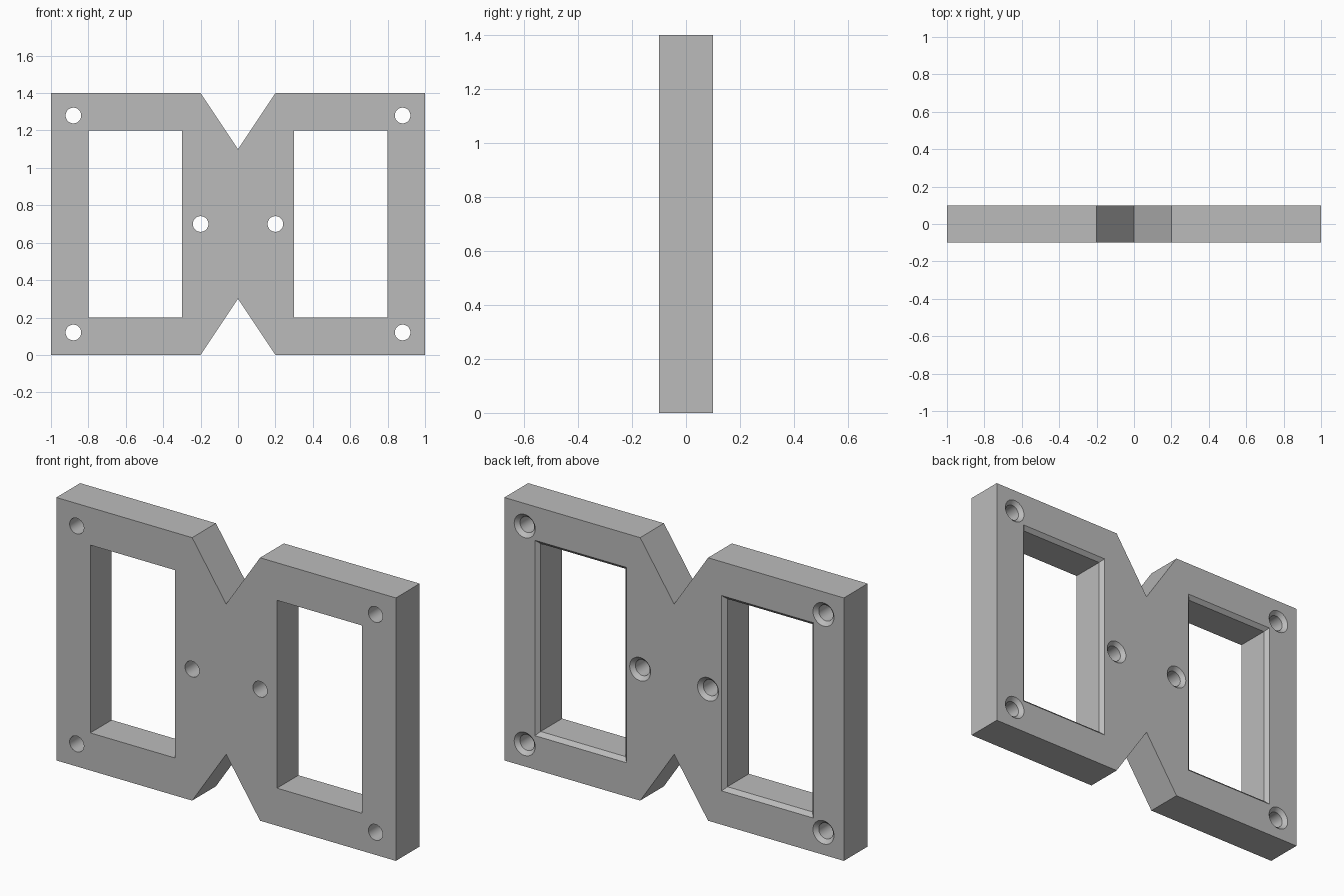
import bpy, bmesh
from math import cos, sin, tau

cube = bpy.data.objects.get("Cube")
if cube:
    bpy.data.objects.remove(cube, do_unlink=True)

grey = bpy.data.materials.new("plain grey")
grey.use_nodes = True
colour = (0.5, 0.5, 0.5, 1)
grey.diffuse_color = colour
grey.node_tree.nodes["Principled BSDF"].inputs["Base Color"].default_value = colour


def loft(bm, sections):
    """Closed solid through matching rings, each given as (y, [(x, z), ...])."""
    rings = [[bm.verts.new((x, y, z)) for x, z in pts] for y, pts in sections]
    n = len(rings[0])
    for a, b in zip(rings, rings[1:]):
        for i in range(n):
            j = (i + 1) % n
            bm.faces.new((a[i], a[j], b[j], b[i]))
    bm.faces.new(rings[0])
    bm.faces.new(rings[-1])


def finish(bm, name):
    bmesh.ops.recalc_face_normals(bm, faces=bm.faces)
    mesh = bpy.data.meshes.new(name)
    bm.to_mesh(mesh)
    bm.free()
    mesh.materials.append(grey)
    obj = bpy.data.objects.new(name, mesh)
    bpy.context.collection.objects.link(obj)
    return obj


def rectangle(cx, cz, hx, hz):
    return [(cx - hx, cz - hz), (cx + hx, cz - hz), (cx + hx, cz + hz), (cx - hx, cz + hz)]


def circle(cx, cz, r, n=32):
    return [(cx + r * cos(tau * i / n), cz + r * sin(tau * i / n)) for i in range(n)]


# Plate outline with a V notch in the top and bottom edges
T, H = 0.1, 1.4
outline = [(-1, 0), (-0.2, 0), (0, 0.3), (0.2, 0), (1, 0),
           (1, H), (0.2, H), (0, 1.1), (-0.2, H), (-1, H)]
bm = bmesh.new()
loft(bm, [(-T, outline), (T, outline)])
plate = finish(bm, "mounting_plate")

# Openings widen by a chamfer at the back face
C = 0.02
steps = [(-2 * T, 0), (T - C, 0), (T + C, 2 * C)]
bm = bmesh.new()
for side in (-1, 1):
    # Windows
    loft(bm, [(y, rectangle(side * 0.55, H / 2, 0.25 + g, 0.5 + g)) for y, g in steps])
    # Countersunk screw holes
    for x, z in ((0.88, 0.12), (0.88, 1.28), (0.2, 0.7)):
        loft(bm, [(y, circle(side * x, z, 0.042 + g)) for y, g in steps])
cutter = finish(bm, "opening_cutter")
cutter.hide_render = True

# Cut the openings and drop the cutter
cut = plate.modifiers.new("openings", 'BOOLEAN')
cut.operation = 'DIFFERENCE'
cut.solver = 'EXACT'
cut.object = cutter
bpy.ops.object.select_all(action='DESELECT')
bpy.context.view_layer.objects.active = plate
plate.select_set(True)
bpy.ops.object.modifier_apply(modifier=cut.name)
bpy.data.objects.remove(cutter, do_unlink=True)
bpy.ops.object.shade_smooth_by_angle()
